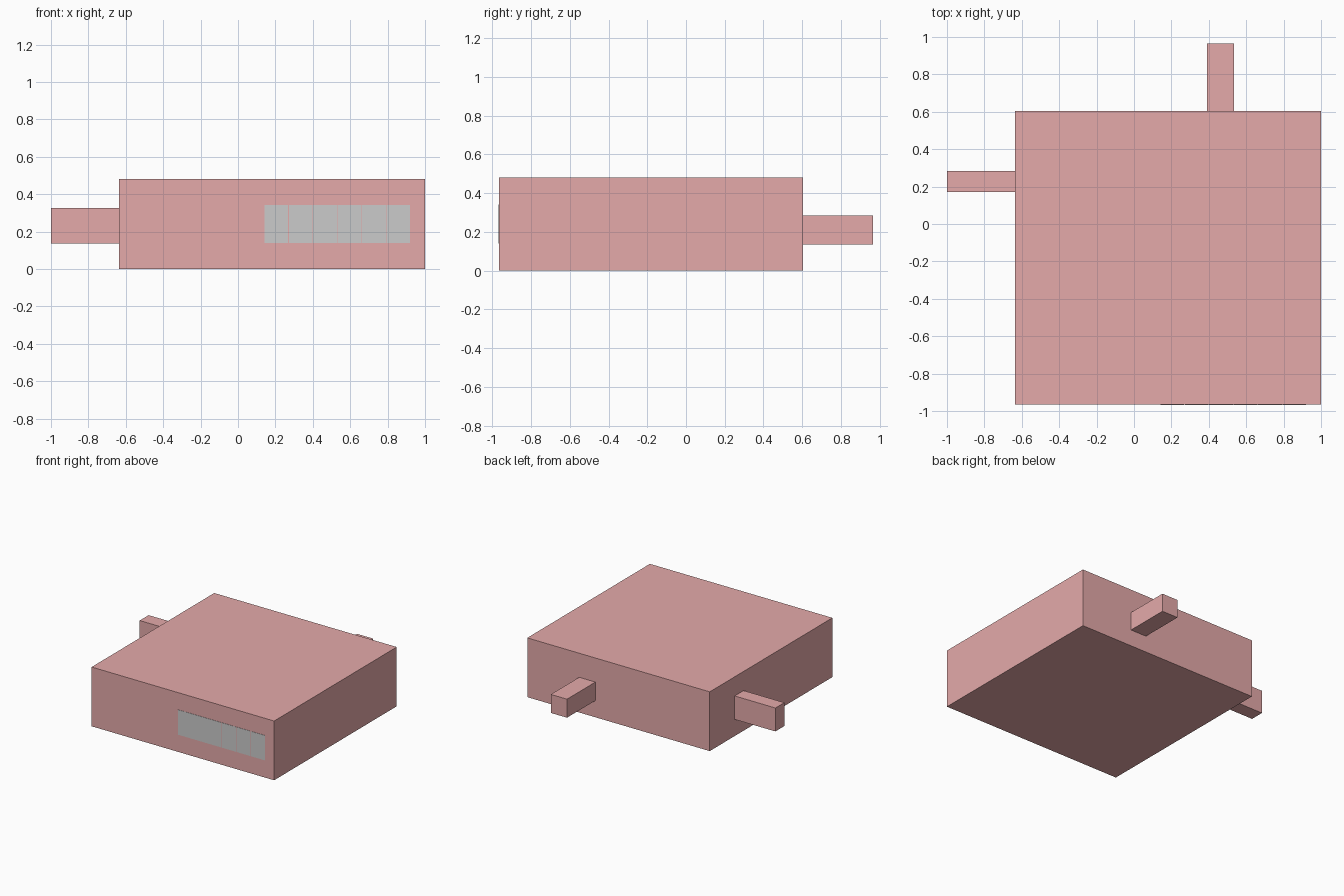
import bpy

if "Cube" in bpy.data.objects:
    bpy.data.objects.remove(bpy.data.objects["Cube"])

red = bpy.data.materials.new("red")
red.diffuse_color = (0.78, 0.40, 0.40, 1)
red.use_nodes = True
red.node_tree.nodes["Principled BSDF"].inputs["Base Color"].default_value = red.diffuse_color


def box(name, x, y, z, mat=None):
    """Axis-aligned box from (min, max) ranges."""
    bpy.ops.mesh.primitive_cube_add(size=1, location=[sum(r) / 2 for r in (x, y, z)])
    obj = bpy.context.object
    obj.name = name
    obj.scale = [r[1] - r[0] for r in (x, y, z)]
    bpy.ops.object.transform_apply(location=False, rotation=False, scale=True)
    if mat:
        obj.data.materials.append(mat)
    return obj


FRONT, BACK, LEFT = -0.966, 0.603, -0.635

# Main block
box("body", (LEFT, 1.0), (FRONT, BACK), (0, 0.48), red)

# Stubs on the left and back walls
box("left_stub", (-1.0, LEFT), (0.17, 0.284), (0.135, 0.325), red)
box("back_stub", (0.39, 0.535), (BACK, 0.966), (0.135, 0.285), red)

# Row of six thin panels on the front wall, with hairline gaps
for i in range(6):
    x = 0.141 + i * 0.1305
    box(f"front_panel_{i + 1}", (x, x + 0.127), (FRONT - 0.002, FRONT + 0.002), (0.14, 0.342))
